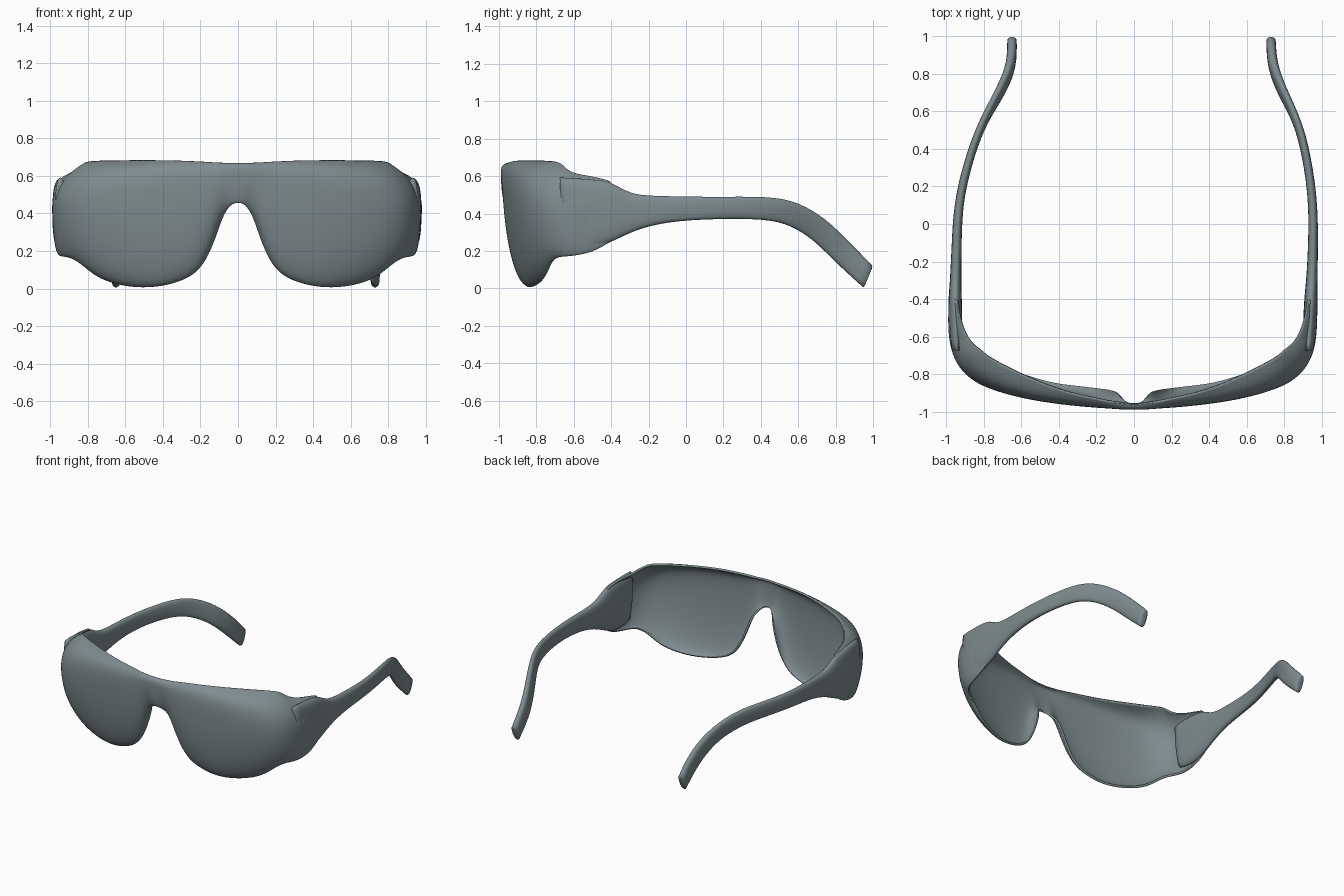
import bpy, math
from mathutils import Vector

if "Cube" in bpy.data.objects:
    bpy.data.objects.remove(bpy.data.objects["Cube"])

grey = bpy.data.materials.new("slate_grey")
grey.diffuse_color = (0.21, 0.26, 0.275, 1)
grey.use_nodes = True
grey.node_tree.nodes["Principled BSDF"].inputs["Base Color"].default_value = grey.diffuse_color


def make_object(name, verts, faces, levels):
    mesh = bpy.data.meshes.new(name)
    mesh.from_pydata(verts, [], faces)
    mesh.materials.append(grey)
    obj = bpy.data.objects.new(name, mesh)
    bpy.context.collection.objects.link(obj)
    for p in mesh.polygons:
        p.use_smooth = True
    sub = obj.modifiers.new("smooth", 'SUBSURF')
    sub.levels = sub.render_levels = levels
    return obj


# Wraparound shield: right-half stations
# (x, y, top z, bottom z, bottom roll-back, brow depth, brow sharpness)
half = [
    (0.00, -.990, .670, .46, .02, .03, 20),
    (0.04, -.990, .670, .45, .03, .03, 20),
    (0.085, -.988, .670, .39, .09, .035, 20),
    (0.125, -.985, .672, .27, .10, .035, 20),
    (0.17, -.982, .675, .16, .10, .04, 20),
    (0.23, -.978, .678, .08, .10, .05, 20),
    (0.32, -.970, .682, .035, .10, .06, 20),
    (0.45, -.955, .684, .005, .10, .085, 20),
    (0.60, -.930, .684, .006, .12, .12, 18),
    (0.75, -.890, .682, .04, .13, .15, 14),
    (0.85, -.850, .680, .09, .13, .16, 9),
    (0.925, -.790, .675, .14, .11, .16, 6),
    (0.965, -.715, .665, .17, .07, .15, 6),
    (0.985, -.630, .615, .17, .04, .10, 7),
    (0.990, -.500, .600, .19, .03, .06, 9),
    (0.980, -.400, .575, .25, .02, .04, 9),
]
mirrored = [(-s[0] * 1.005,) + s[1:] for s in reversed(half[1:])]
stations = mirrored + [(s[0] * .99,) + s[1:] for s in half]
rows = [0, .02, .07, .15, .3, .5, .65, .78, .88, .94, .975, 1]
verts, faces = [], []
for i, (x, y, zt, zb, roll, brow, k) in enumerate(stations):
    a, b = stations[max(i - 1, 0)], stations[min(i + 1, len(stations) - 1)]
    t = Vector((b[0] - a[0], b[1] - a[1])).normalized()
    inward = Vector((-t.y, t.x))
    for f in rows:
        off = roll * (1 - math.sqrt(1 - (1 - f) ** 4)) * .6 + roll * .4 * (1 - f) ** 3 + brow * f ** k
        verts.append((x + inward.x * off, y + inward.y * off, zb + (zt - zb) * f))
n = len(rows)
for i in range(len(stations) - 1):
    for j in range(n - 1):
        a = i * n + j
        faces.append((a, a + n, a + n + 1, a + 1))
shield = make_object("shield_front", verts, faces, 2)
wall = shield.modifiers.new("wall", 'SOLIDIFY')
wall.thickness, wall.offset = 0.015, -1

# Temple arms: upper and lower edge in side view, half thickness, plan x per side
top = [(-.68, .60), (-.5, .59), (-.39, .575), (-.30, .50), (-.1, .495), (.15, .49),
       (.45, .495), (.6, .465), (.75, .375), (.88, .245), (1.0, .12)]
bottom = [(-.64, .22), (-.5, .20), (-.38, .25), (-.27, .31), (-.1, .355), (.15, .37),
          (.43, .37), (.56, .335), (.68, .26), (.81, .125), (.95, .0)]
thick = [.03, .04, .036, .03, .027, .024, .024, .024, .026, .028, .026]
plan = {
    "right": (1, [.93, .94, .943, .948, .955, .955, .905, .855, .785, .735, .73]),
    "left": (-1, [.945, .953, .953, .95, .945, .935, .85, .785, .705, .65, .65]),
}
SIDES = 12
for label, (sign, xs) in plan.items():
    verts, faces = [], []
    for (ty, tz), (by, bz), w, x in zip(top, bottom, thick, xs):
        for s in range(SIDES):
            ang = 2 * math.pi * s / SIDES
            c, d = math.cos(ang), math.sin(ang)
            px = math.copysign(abs(c) ** .7, c) * w
            h = .5 + .5 * math.copysign(abs(d) ** .8, d)
            verts.append((sign * x + px, by + (ty - by) * h, bz + (tz - bz) * h))
    for i in range(len(xs) - 1):
        for s in range(SIDES):
            a, b = i * SIDES + s, i * SIDES + (s + 1) % SIDES
            faces.append((a, a + SIDES, b + SIDES, b))
    faces.append(tuple(range(SIDES)))
    faces.append(tuple(reversed(range(len(verts) - SIDES, len(verts)))))
    arm = make_object("temple_arm_" + label, verts, faces, 2)
    # keep the ends crisp
    crease = arm.data.attributes.new("crease_edge", 'FLOAT', 'EDGE')
    last = len(verts) - SIDES
    for e in arm.data.edges:
        v = e.vertices
        if max(v) < SIDES or min(v) >= last:
            crease.data[e.index].value = 0.8
